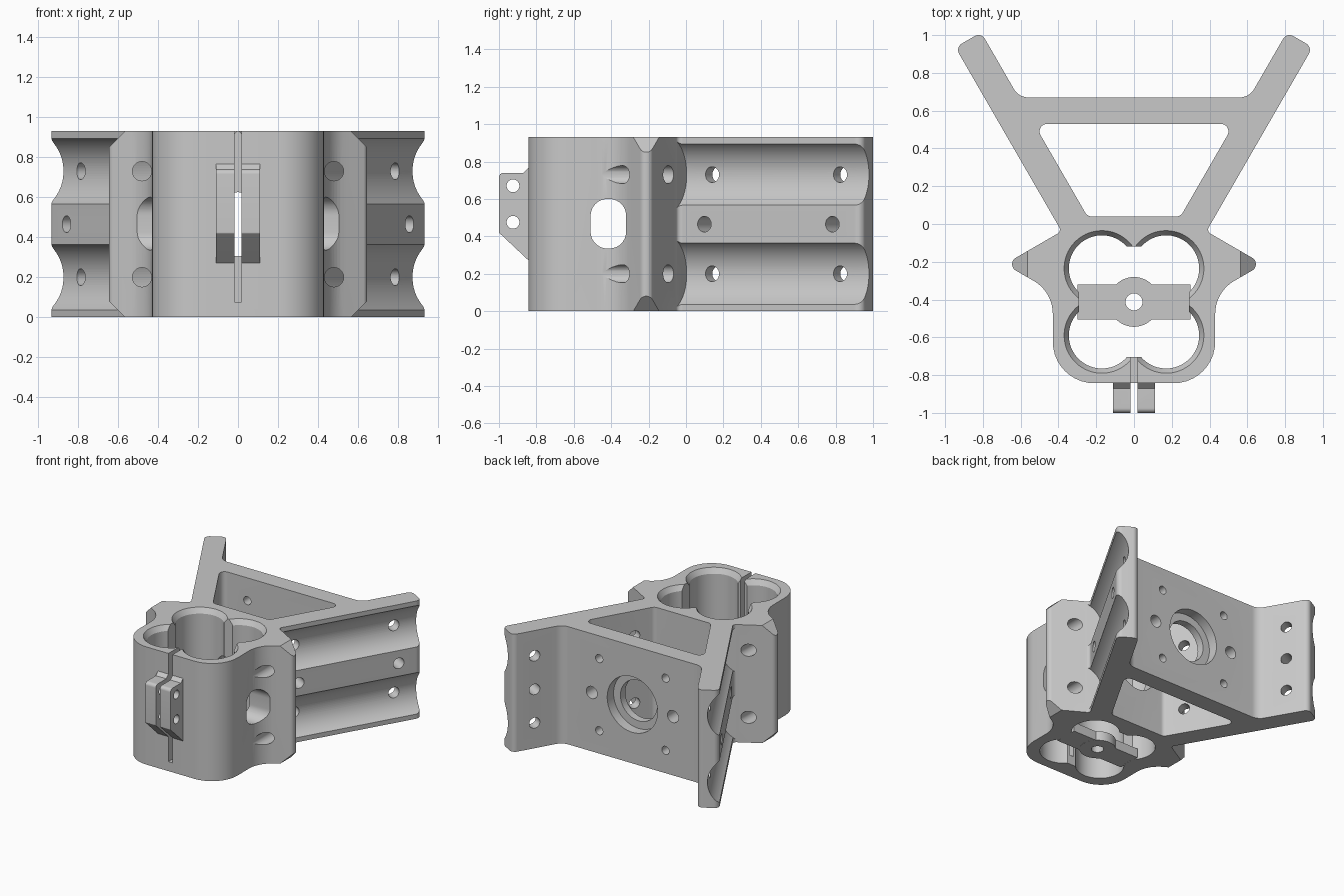
import bpy, bmesh, math
from mathutils import Vector

if "Cube" in bpy.data.objects:
    bpy.data.objects.remove(bpy.data.objects["Cube"], do_unlink=True)

grey = bpy.data.materials.new("light_grey")
grey.use_nodes = True
grey.diffuse_color = (0.58, 0.58, 0.58, 1)
grey.node_tree.nodes["Principled BSDF"].inputs["Base Color"].default_value = (0.58, 0.58, 0.58, 1)

H = 0.93          # bracket height
MID = H / 2
ROWS = (0.2, 0.73)  # tube row heights
SIDES = (-1, 1)


def make(name, bm):
    bmesh.ops.recalc_face_normals(bm, faces=bm.faces)
    mesh = bpy.data.meshes.new(name)
    bm.to_mesh(mesh)
    bm.free()
    mesh.materials.append(grey)
    ob = bpy.data.objects.new(name, mesh)
    bpy.context.collection.objects.link(ob)
    return ob


def rounded(corners, steps=10):
    """Polygon from (x, y, fillet radius) corners."""
    out, n = [], len(corners)
    for i, (x, y, r) in enumerate(corners):
        p = Vector((x, y))
        if r == 0:
            out.append(p)
            continue
        a = (Vector(corners[i - 1][:2]) - p).normalized()
        b = (Vector(corners[(i + 1) % n][:2]) - p).normalized()
        half = a.angle(b) / 2
        c = p + (a + b).normalized() * (r / math.sin(half))
        t = r / math.tan(half)
        va, vb = p + a * t - c, p + b * t - c
        sweep = va.angle_signed(vb)
        start = math.atan2(va.y, va.x)
        for k in range(steps + 1):
            ang = start - sweep * k / steps
            out.append(c + r * Vector((math.cos(ang), math.sin(ang))))
    return out


def loft(name, rings, axis="Z"):
    """Solid through matching outlines, given as (position, points)."""
    place = {"Z": lambda u, v, w: (u, v, w), "X": lambda u, v, w: (w, u, v),
             "Y": lambda u, v, w: (u, w, v)}[axis]
    bm = bmesh.new()
    loops = [[bm.verts.new(place(p[0], p[1], w)) for p in pts] for w, pts in rings]
    bm.faces.new(loops[0])
    bm.faces.new(loops[-1])
    for a, b in zip(loops, loops[1:]):
        for i in range(len(a)):
            bm.faces.new((a[i - 1], a[i], b[i], b[i - 1]))
    return make(name, bm)


def prism(name, pts, lo, hi, axis="Z"):
    return loft(name, [(lo, pts), (hi, pts)], axis)


def box(name, x0, x1, y0, y1, z0, z1):
    return prism(name, [(x0, y0), (x1, y0), (x1, y1), (x0, y1)], z0, z1)


def rod(start, end, r, seg=40):
    """Round bar between two points."""
    a, b = Vector(start), Vector(end)
    bm = bmesh.new()
    bmesh.ops.create_cone(bm, cap_ends=True, segments=seg, radius1=r,
                          radius2=r, depth=(b - a).length)
    bm.transform((b - a).to_track_quat("Z", "Y").to_matrix().to_4x4())
    bmesh.ops.translate(bm, vec=(a + b) / 2, verts=bm.verts)
    return make("cutter", bm)


def cut(ob, cutter):
    cutter.hide_render = True
    mod = ob.modifiers.new("cut", "BOOLEAN")
    mod.operation, mod.solver, mod.object = "DIFFERENCE", "EXACT", cutter
    with bpy.context.temp_override(object=ob, active_object=ob, selected_objects=[ob]):
        bpy.ops.object.modifier_apply(modifier=mod.name)
    bpy.data.objects.remove(cutter, do_unlink=True)


def clover(r, steps=32):
    """Outline of four bores merged through a square middle."""
    cx, cy, mid_y = 0.17, 0.1775, -0.4125
    flat_x, flat_y = 0.29 - cx, 0.2925 - cy
    a0 = -math.acos(flat_x / r)
    a1 = math.pi - math.asin(flat_y / r)
    arc = [(cx + r * math.cos(a), cy + r * math.sin(a))
           for a in (a0 + (a1 - a0) * k / steps for k in range(steps + 1))]
    top = arc + [(-x, y) for x, y in reversed(arc)]
    pts = top + [(-x, -y) for x, y in top]
    return [(x, y + mid_y) for x, y in pts]


# Arm frame: foot of the outer face, direction along it, direction into it
FOOT = Vector((0.40, -0.01))
ALONG = Vector((0.5, math.sqrt(0.75)))
INTO = Vector((-ALONG.y, ALONG.x))
THICK, START, END = 0.158, -0.033, 1.092


def arm(s, depth):
    return FOOT + ALONG * s + INTO * depth


def arm_at_y(y):
    base = arm(0, THICK)
    return base.x + (y - base.y) * ALONG.x / ALONG.y


def arm3(side, s, depth, z):
    p = arm(s, depth)
    return (side * p.x, p.y, z)


# Main body: clamp block, side lugs, diverging arms and cross plate
half = [(0.43, -0.843, 0.22), (0.43, -0.36, 0.2), (0.645, -0.235, 0.036),
        (0.645, -0.19, 0.036), (*arm(START, 0), 0.025), (*arm(END, 0), 0.04),
        (*arm(END, THICK), 0.04), (arm_at_y(0.67), 0.67, 0.09)]
outline = half + [(-x, y, r) for x, y, r in reversed(half)]
body = prism("bracket_body", rounded(outline), 0, H)

# Tapered opening between arms and plate
inner = [(arm_at_y(0.04), 0.04, 0.04), (arm_at_y(0.53), 0.53, 0.04)]
cut(body, prism("cutter", rounded(inner + [(-x, y, r) for x, y, r in reversed(inner)]), -0.1, 1.1))

# Four merged clamp bores with a chamfered mouth
cut(body, loft("cutter", [(-0.1, clover(0.175)), (0.89, clover(0.175)),
                          (H, clover(0.2)), (1.1, clover(0.2))]))

# Side windows
window = [(-0.51, 0.335, 0.09), (-0.32, 0.335, 0.09), (-0.32, 0.6, 0.09), (-0.51, 0.6, 0.09)]
cut(body, prism("cutter", rounded(window), -0.7, 0.7, "X"))

for side in SIDES:
    # Tube grooves along the arms, and bolt holes through the lugs
    for z in ROWS:
        cut(body, rod(arm3(side, START, -0.115, z), arm3(side, 1.3, -0.115, z), 0.2, seg=96))
        cut(body, rod((side * 0.48, -0.5, z), (side * 0.48, -0.02, z), 0.048))
    # Arm bolt holes
    for z in (*ROWS, MID):
        for s in (0.125, 0.915):
            cut(body, rod(arm3(side, s, -0.1, z), arm3(side, s, 0.25, z), 0.042))
    # Lug corner chamfers, top and bottom
    tri = [(0.485, 1.01), (0.725, 0.77), (0.725, 1.01)]
    for flip in (False, True):
        pts = [(side * x, H - z if flip else z) for x, z in tri]
        cut(body, prism("cutter", pts, -0.4, -0.06, "Y"))
    # Plate mounting holes
    for dz in (-0.285, 0.285):
        cut(body, rod((side * 0.29, 0.45, MID + dz), (side * 0.29, 0.75, MID + dz), 0.032))
    cut(body, rod((side * 0.355, 0.45, MID), (side * 0.355, 0.75, MID), 0.048))

# Large stepped hole in the plate, continuing through the clamp wall
cut(body, rod((0, 0.59, MID), (0, 0.75, MID), 0.22, seg=64))
cut(body, rod((0, -0.2, MID), (0, 0.65, MID), 0.16, seg=64))

# Clamp tabs with pinch bolt holes
tabs = prism("clamp_tabs", rounded([(-0.83, 0.26, 0), (-0.83, 0.77, 0), (-0.84, 0.77, 0),
                                    (-0.87, 0.74, 0), (-1.0, 0.74, 0.025), (-1.0, 0.42, 0.01)]),
             -0.11, 0.11, "X")
for z in (0.475, 0.67):
    cut(tabs, rod((-0.2, -0.925, z), (0.2, -0.925, z), 0.034))

# Clamp slit through wall and tabs
for ob in (body, tabs):
    cut(ob, box("cutter", -0.018, 0.018, -1.1, -0.6, 0.075, 1.1))

# Centre web with a round boss and through hole
web = box("centre_web", -0.3, 0.3, -0.505, -0.32, 0.001, 0.075)
boss = rod((0, -0.4125, 0.0005), (0, -0.4125, 0.0755), 0.132, seg=48)
boss.name = "web_boss"
for ob in (web, boss):
    cut(ob, rod((0, -0.4125, -0.1), (0, -0.4125, 0.2), 0.045))

# Smooth curved walls, keep machined edges crisp
bpy.ops.object.select_all(action="DESELECT")
for ob in (body, tabs, web, boss):
    ob.select_set(True)
bpy.context.view_layer.objects.active = body
bpy.ops.object.shade_smooth_by_angle(angle=math.radians(25))
